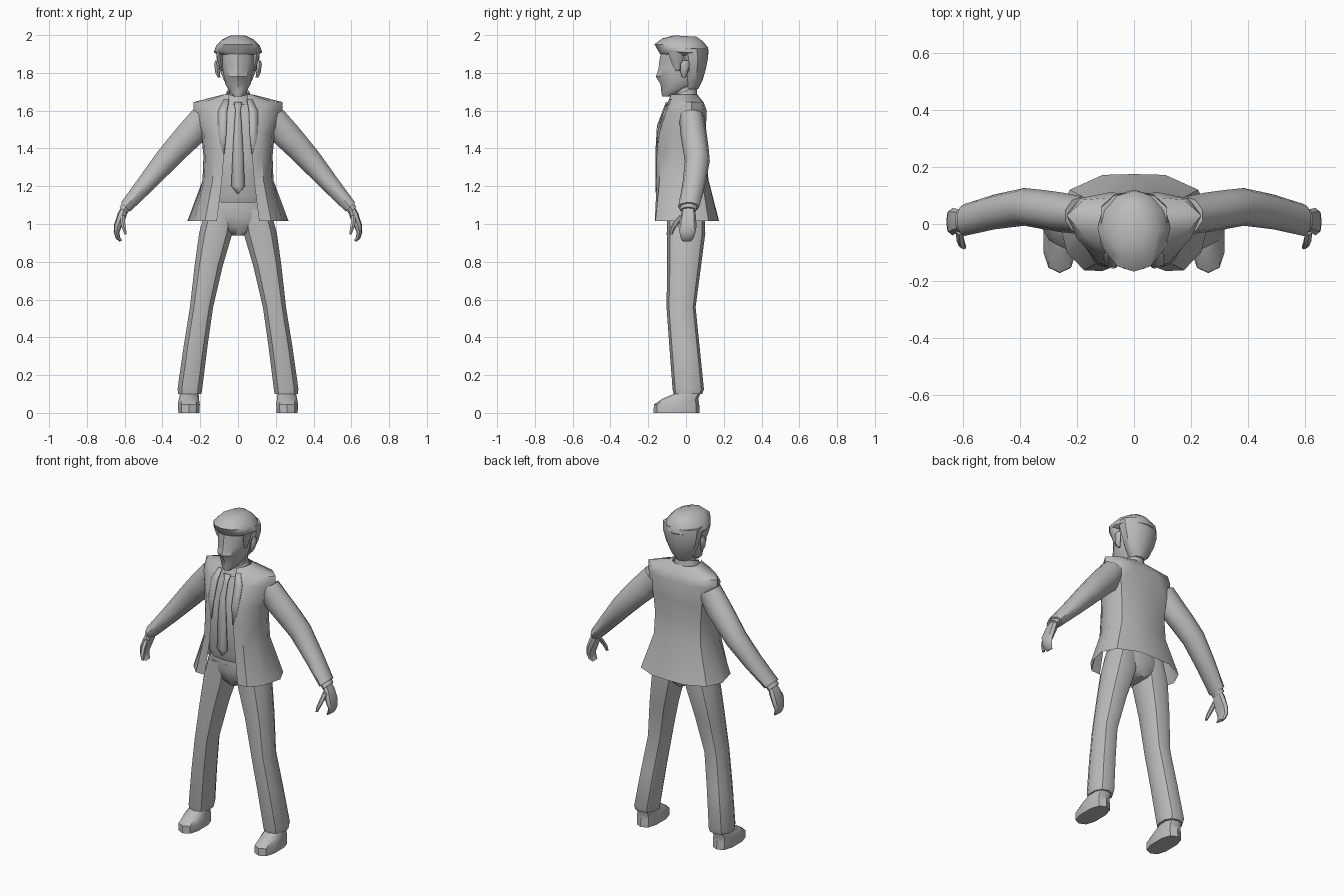
import bpy, math
from mathutils import Vector

grey = bpy.data.materials.new("plain_grey")
grey.diffuse_color = (0.5, 0.5, 0.5, 1)


def finish(name, verts, faces, mirror=False, fix=False, angle=40, thick=0):
    """Make a mesh object, optionally mirrored across x, with smooth shading."""
    me = bpy.data.meshes.new(name)
    me.from_pydata(verts, [], faces)
    me.materials.append(grey)
    ob = bpy.data.objects.new(name, me)
    bpy.context.collection.objects.link(ob)
    bpy.ops.object.select_all(action='DESELECT')
    ob.select_set(True)
    bpy.context.view_layer.objects.active = ob
    if fix:
        bpy.ops.object.mode_set(mode='EDIT')
        bpy.ops.mesh.select_all(action='SELECT')
        bpy.ops.mesh.normals_make_consistent(inside=False)
        bpy.ops.object.mode_set(mode='OBJECT')
    bpy.ops.object.shade_smooth_by_angle(angle=math.radians(angle))
    if thick:
        ob.modifiers.new("thickness", 'SOLIDIFY').thickness = thick
    if mirror:
        ob.modifiers.new("mirror", 'MIRROR')
    return ob


def skin(rings, closed=True):
    """Quads joining equally long rings."""
    n = len(rings[0])
    verts = [p for r in rings for p in r]
    faces = []
    for k in range(len(rings) - 1):
        for i in range(n if closed else n - 1):
            j = (i + 1) % n
            faces.append((k*n + i, k*n + j, k*n + n + j, k*n + n + i))
    return verts, faces


def loft(name, rings, n=10, e=2.0, pitch=0.0, cap=True, mirror=False, angle=40):
    """Skin oval rings: (x, y, z, half width, half depth, tilt in degrees)."""
    loops = []
    for x, y, z, a, b, *t in rings:
        t = math.radians(t[0]) if t else 0
        loop = []
        for i in range(n):
            w = -math.pi / 2 + 2 * math.pi * i / n
            c, s = math.cos(w), math.sin(w)
            u = math.copysign(abs(c) ** (2 / e), c) * a
            v = math.copysign(abs(s) ** (2 / e), s) * b
            loop.append((x + u * math.cos(t), y + v, z + u * math.sin(t) + v * pitch))
        loops.append(loop)
    verts, faces = skin(loops)
    if cap:
        faces += [tuple(range(n))[::-1], tuple(range(len(verts) - n, len(verts)))]
    return finish(name, verts, faces, mirror, cap, angle)


# Shoes
loft("shoe", [(.26, -.05, 0, .058, .122), (.26, -.05, .045, .06, .12),
              (.26, -.03, .075, .055, .095), (.258, .005, .10, .052, .07),
              (.255, .012, .15, .045, .06)], e=2.6, mirror=True)

# Trousers
loft("trouser_leg", [(.255, .01, .10, .064, .076), (.255, .012, .125, .068, .083),
                     (.225, -.008, .35, .066, .08), (.193, -.026, .56, .064, .077),
                     (.155, -.01, .78, .078, .09), (.118, 0, .95, .092, .102),
                     (.09, 0, 1.08, .085, .1)], e=2.3, mirror=True)
loft("trouser_hips", [(0, .005, .94, .03, .07), (0, .003, .985, .13, .092),
                      (0, 0, 1.04, .178, .102), (0, 0, 1.10, .168, .102)], n=12, e=2.5)
loft("belt", [(0, 0, 1.085, .168, .108), (0, 0, 1.125, .165, .108)], n=12, e=2.5)

# Shirt
loft("shirt", [(0, -.015, 1.115, .15, .105), (0, -.015, 1.15, .155, .118),
               (0, -.025, 1.3, .155, .117), (0, -.03, 1.46, .155, .112),
               (0, 0, 1.6, .14, .095), (0, -.01, 1.665, .06, .07)], n=12, e=2.5)

# Tie: half width, y, z
tie = [(.003, -.156, 1.16), (.036, -.157, 1.2), (.027, -.157, 1.4),
       (.02, -.15, 1.52), (.014, -.12, 1.6), (.022, -.103, 1.645)]
finish("tie", *skin([[(-w, y, z), (0, y - .004, z), (w, y, z)] for w, y, z in tie], False),
       thick=.006)

# Jacket: half sections from front edge round to the back centre
sections = {
    1.015: [(.112, -.165), (.175, -.162), (.235, -.1), (.268, .03), (.225, .12), (.11, .172), (0, .175)],
    1.23: [(.085, -.155), (.135, -.14), (.178, -.07), (.188, .02), (.16, .085), (.08, .117), (0, .12)],
    1.36: [(.075, -.155), (.125, -.142), (.174, -.07), (.183, .02), (.155, .08), (.08, .103), (0, .105)],
    1.48: [(.06, -.15), (.12, -.138), (.18, -.07), (.195, .02), (.165, .085), (.08, .104), (0, .1)],
    1.6: [(.058, -.114), (.13, -.1), (.2, -.05), (.236, .03), (.19, .09), (.09, .11), (0, .108)],
    1.645: [(.055, -.092), (.11, -.08), (.18, -.035), (.236, .03), (.175, .085), (.08, .093), (0, .093)],
    1.685: [(.045, -.08), (.062, -.06), (.075, -.03), (.08, .01), (.065, .04), (.035, .058), (0, .06)],
}
finish("jacket", *skin([[(x, y, z) for x, y in s] for z, s in sections.items()], False),
       mirror=True)

# Lapels
lapel = [(.074, .078, -.157, 1.37), (.062, .105, -.153, 1.48),
         (.058, .105, -.118, 1.6), (.048, .075, -.09, 1.66)]
finish("lapel", *skin([[(a, y, z), (b, y + .008, z)] for a, b, y, z in lapel], False),
       mirror=True, thick=.006)

# Sleeves
loft("sleeve", [(.18, .03, 1.57, .072, .066, 30), (.25, .04, 1.478, .08, .07, 36),
                (.315, .05, 1.41, .073, .069, 39), (.385, .06, 1.333, .066, .066, 41),
                (.49, .042, 1.21, .051, .061, 43), (.595, .014, 1.09, .036, .056, 43)],
     mirror=True)
loft("shirt_cuff", [(.585, .015, 1.10, .029, .045, 43), (.608, .012, 1.072, .028, .043, 43)],
     mirror=True)

# Hands
loft("hand", [(.598, .012, 1.085, .02, .032, 40), (.615, .012, 1.045, .025, .04, 32),
              (.636, .008, .99, .021, .048, 14), (.643, .008, .955, .015, .042, 0),
              (.635, .006, .925, .012, .034, -20), (.62, .004, .91, .007, .024, -30)],
     n=8, e=2.4, mirror=True)
loft("thumb", [(.612, -.02, 1.045, .014, .018), (.61, -.05, 1.01, .014, .018),
               (.603, -.072, .975, .012, .014), (.595, -.08, .945, .007, .009)],
     n=6, mirror=True)

# Neck and collar
loft("neck", [(0, .0, 1.62, .05, .052), (0, -.01, 1.76, .048, .055)])
loft("collar", [(0, -.02, 1.655, .08, .08), (0, -.014, 1.70, .06, .07),
                (0, -.014, 1.69, .05, .06)], n=12, pitch=.33, cap=False)

# Head, with a ridge down the middle of the face
loft("face", [(0, -.1, 1.675, .022, .026), (0, -.08, 1.695, .045, .05),
              (0, -.035, 1.74, .07, .1), (0, -.035, 1.78, .078, .125),
              (0, -.025, 1.82, .085, .121), (0, -.02, 1.87, .092, .12),
              (0, -.015, 1.92, .095, .115)], n=10)

# Hair: the back of the skull, then the overhanging top
loft("hair_back", [(0, .025, 1.715, .045, .04), (0, .033, 1.76, .078, .055),
                   (0, .038, 1.82, .104, .067), (0, .038, 1.88, .12, .079),
                   (0, .03, 1.93, .122, .085)], n=10)
loft("hair_top", [(0, -.015, 1.893, .105, .123), (0, -.014, 1.91, .128, .134),
                  (0, -.025, 1.943, .116, .142), (0, -.02, 1.975, .085, .108),
                  (0, -.005, 1.995, .045, .06)], n=12, pitch=-.06)
loft("sideburn", [(.083, -.045, 1.81, .008, .012), (.093, -.05, 1.86, .015, .03),
                  (.1, -.05, 1.91, .02, .045)], n=6, mirror=True)

# Ears
loft("ear", [(.1, -.012, 1.775, .007, .009), (.108, -.01, 1.80, .012, .018),
             (.113, -.005, 1.845, .013, .025), (.113, -.003, 1.865, .008, .014)],
     n=8, mirror=True)
